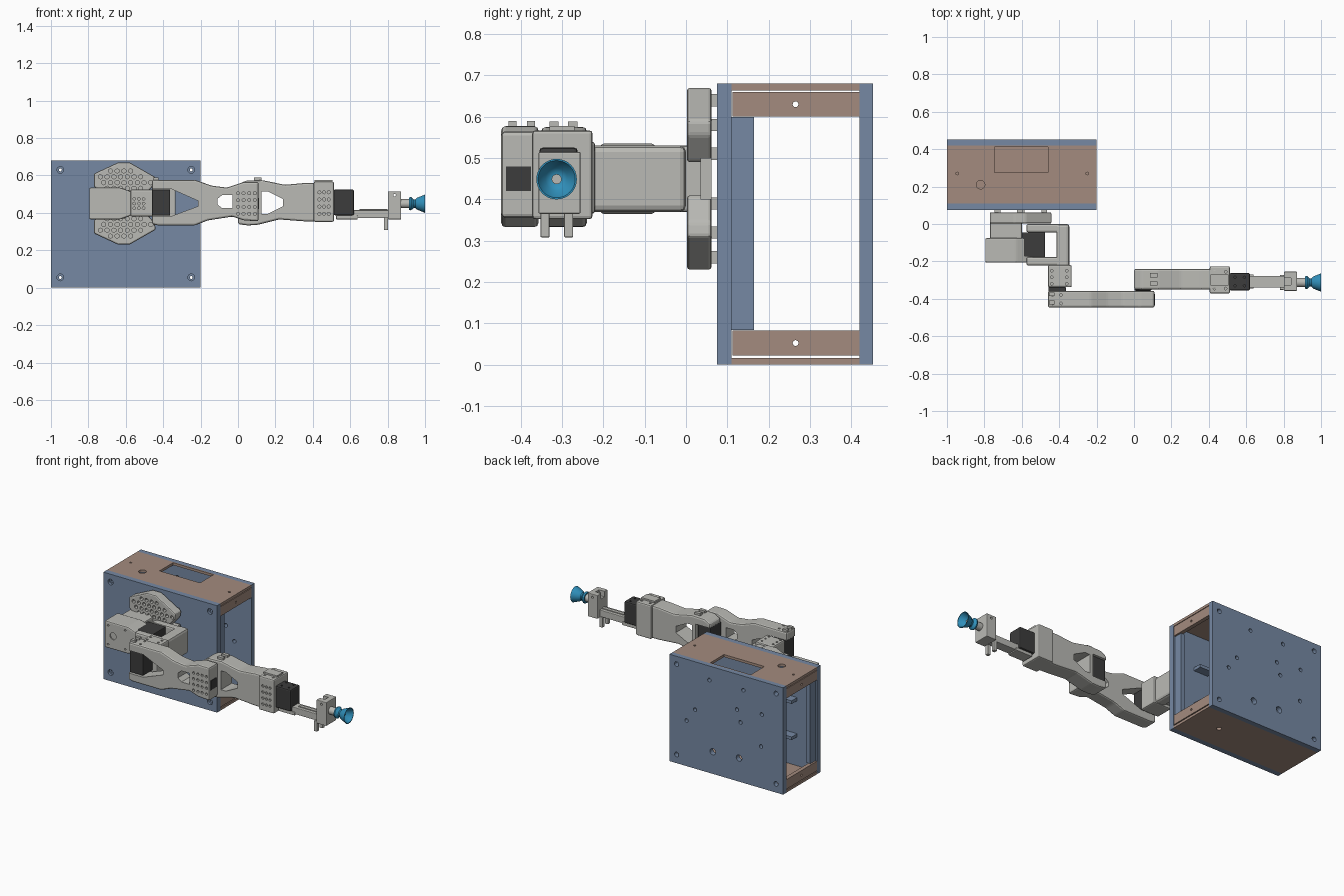
import bpy, bmesh, math
from mathutils import Matrix, Vector

cube = bpy.data.objects.get("Cube")
if cube:
    bpy.data.objects.remove(cube, do_unlink=True)


def material(name, rgb):
    m = bpy.data.materials.new(name)
    m.use_nodes = True
    m.diffuse_color = (*rgb, 1)
    m.node_tree.nodes["Principled BSDF"].inputs["Base Color"].default_value = (*rgb, 1)
    return m


BLUE = material("slate blue", (0.18, 0.25, 0.37))
BROWN = material("warm brown", (0.37, 0.26, 0.21))
GREY = material("light grey", (0.49, 0.49, 0.46))
DARK = material("charcoal", (0.045, 0.045, 0.045))
CUP = material("bright blue", (0.03, 0.28, 0.50))


def finish(bm, name, mat=None):
    bmesh.ops.recalc_face_normals(bm, faces=bm.faces)
    mesh = bpy.data.meshes.new(name)
    bm.to_mesh(mesh)
    bm.free()
    ob = bpy.data.objects.new(name, mesh)
    bpy.context.collection.objects.link(ob)
    if mat:
        mesh.materials.append(mat)
    return ob


def prism(name, pts, y0, y1, mat, bevel=0.0):
    """Extrude an x-z outline along y."""
    bm = bmesh.new()
    face = bm.faces.new([bm.verts.new((x, y0, z)) for x, z in pts])
    ext = bmesh.ops.extrude_face_region(bm, geom=[face])["geom"]
    bmesh.ops.translate(bm, vec=(0, y1 - y0, 0),
                        verts=[v for v in ext if isinstance(v, bmesh.types.BMVert)])
    if bevel:
        bmesh.ops.bevel(bm, geom=bm.edges[:], offset=bevel, segments=2,
                        profile=0.5, affect='EDGES', clamp_overlap=True)
    return finish(bm, name, mat)


def box(name, x0, x1, y0, y1, z0, z1, mat, bevel=0.0):
    return prism(name, [(x0, z0), (x1, z0), (x1, z1), (x0, z1)], y0, y1, mat, bevel)


def subtract(ob, cutter):
    """Cut one object out of another and discard the cutter."""
    cutter.hide_render = True
    mod = ob.modifiers.new("cut", 'BOOLEAN')
    mod.operation, mod.object, mod.solver = 'DIFFERENCE', cutter, 'EXACT'
    dg = bpy.context.evaluated_depsgraph_get()
    mesh = bpy.data.meshes.new_from_object(ob.evaluated_get(dg))
    ob.modifiers.clear()
    ob.data = mesh
    bpy.data.objects.remove(cutter, do_unlink=True)


def drill(ob, pts, lo, hi, r, axis='Y', sides=16):
    """Drill holes through the given two coordinates along an axis."""
    bm = bmesh.new()
    mid = (lo + hi) / 2
    for a, b in pts:
        pos = {'X': (mid, a, b), 'Y': (a, mid, b), 'Z': (a, b, mid)}[axis]
        rot = {'X': Matrix.Rotation(math.pi / 2, 4, 'Y'),
               'Y': Matrix.Rotation(math.pi / 2, 4, 'X'), 'Z': Matrix()}[axis]
        bmesh.ops.create_cone(bm, cap_ends=True, segments=sides, radius1=r, radius2=r,
                              depth=hi - lo, matrix=Matrix.Translation(pos) @ rot)
    subtract(ob, finish(bm, "drill_cutter"))


def grid(x0, x1, nx, z0, z1, nz):
    return [(x0 + (x1 - x0) * i / (nx - 1), z0 + (z1 - z0) * j / (nz - 1))
            for i in range(nx) for j in range(nz)]


def lathe(name, profile, y, z, mat):
    """Spin an (x, radius) profile about a line along x."""
    bm = bmesh.new()
    vs = [bm.verts.new((x, y, z + r)) for x, r in profile]
    es = [bm.edges.new(p) for p in zip(vs, vs[1:])]
    bmesh.ops.spin(bm, geom=vs + es, cent=(0, y, z), axis=(1, 0, 0),
                   angle=math.tau, steps=32, use_merge=True)
    bmesh.ops.remove_doubles(bm, verts=bm.verts, dist=0.0005)
    ob = finish(bm, name, mat)
    bpy.ops.object.select_all(action='DESELECT')
    ob.select_set(True)
    bpy.context.view_layer.objects.active = ob
    bpy.ops.object.shade_smooth_by_angle(angle=math.radians(35))
    return ob


# Enclosure panels, with screw and mounting holes
corners = grid(-0.95, -0.25, 2, 0.055, 0.63, 2)
front = box("front_panel", -1, -0.2, 0.075, 0.11, 0, 0.68, BLUE)
drill(front, corners, 0.06, 0.09, 0.018)
drill(front, corners, 0.085, 0.12, 0.008)
back = box("back_panel", -1, -0.2, 0.42, 0.452, 0, 0.68, BLUE)
drill(back, corners, 0.4, 0.47, 0.015)
drill(back, [(-0.48, 0.59), (-0.72, 0.59), (-0.38, 0.375), (-0.32, 0.29), (-0.675, 0.455),
             (-0.85, 0.47), (-0.7, 0.38), (-0.845, 0.265)], 0.4, 0.47, 0.012)
drill(back, [(-0.505, 0.14), (-0.69, 0.15)], 0.4, 0.47, 0.02)
top = box("top_panel", -1, -0.2, 0.11, 0.42, 0.664, 0.68, BROWN)
subtract(top, box("window_cutter", -0.745, -0.46, 0.275, 0.412, 0.6, 0.7, BROWN))
drill(top, [(-0.82, 0.21)], 0.6, 0.7, 0.023, 'Z')
drill(top, [(-0.945, 0.27), (-0.25, 0.27)], 0.6, 0.7, 0.007, 'Z')
bottom = box("bottom_panel", -1, -0.2, 0.11, 0.42, 0, 0.016, BROWN)
drill(bottom, [(-0.4, 0.27)], -0.01, 0.03, 0.015, 'Z')
for side, x in (("left", -0.225), ("right", -1)):
    for level, z0, z1 in (("upper", 0.6, 0.66), ("lower", 0.022, 0.083)):
        brace = box(f"{side}_{level}_brace", x, x + 0.025, 0.112, 0.42, z0, z1, BROWN)
        drill(brace, [(0.265, (z0 + z1) / 2)], x - 0.02, x + 0.04, 0.007, 'X')
    post_x = x - 0.01 if side == "left" else x + 0.01
    box(f"{side}_inner_post", post_x, post_x + 0.025, 0.11, 0.165, 0.084, 0.599, BLUE)
for i, z in enumerate((0.2, 0.43)):
    for x in (-0.86, -0.45):
        box(f"inner_ledge_{i}", x, x + 0.1, 0.11, 0.165, z, z + 0.02, BLUE)

# Perforated base wings, mirrored above and below the shoulder axis
wing = [(-0.77, 0.54), (-0.77, 0.61), (-0.64, 0.67), (-0.58, 0.67), (-0.44, 0.59),
        (-0.445, 0.555), (-0.5, 0.49), (-0.7, 0.49)]


def inside(x, z, margin):
    for (ax, az), (bx, bz) in zip(wing, wing[1:] + wing[:1]):
        d = Vector((bx - ax, bz - az)).normalized()
        if d.y * (x - ax) - d.x * (z - az) < margin:
            return False
    return True


cells = [(-0.79 + 0.036 * i + 0.018 * (j % 2), 0.5 + 0.031 * j)
         for i in range(11) for j in range(6)]
cells = [c for c in cells if inside(*c, 0.02)]
for name, flip in (("upper_wing", False), ("lower_wing", True)):
    side = lambda pts: [(x, 0.9 - z) if flip else (x, z) for x, z in pts]
    w = prism(name, side(wing), 0.002, 0.062, GREY, 0.008)
    drill(w, side(cells), -0.02, 0.03, 0.012, sides=6)
    for i, (x, z) in enumerate(side([(-0.73, 0.58), (-0.61, 0.64), (-0.48, 0.58), (-0.6, 0.51)])):
        box(f"{name}_foot_{i}", x - 0.015, x + 0.015, 0.06, 0.076, z - 0.015, z + 0.015, GREY)
box("base_bridge", -0.77, -0.45, 0.035, 0.062, 0.4, 0.5, GREY)
box("base_block", -0.77, -0.6, -0.08, 0.05, 0.37, 0.53, GREY, 0.008)

# Shoulder joint: cover, servo and U bracket
cover = prism("shoulder_cover", [(-0.795, 0.365), (-0.63, 0.365), (-0.53, 0.4), (-0.475, 0.41),
                                 (-0.475, 0.49), (-0.53, 0.5), (-0.63, 0.535), (-0.795, 0.535)],
              -0.207, -0.075, GREY, 0.008)
drill(cover, [(-0.735, 0.45)], -0.25, -0.2, 0.022)
drill(cover, grid(-0.77, -0.65, 2, 0.39, 0.51, 2), -0.25, -0.2, 0.006)
box("shoulder_servo", -0.63, -0.475, -0.175, -0.045, 0.385, 0.52, DARK, 0.005)
for y0, y1 in ((-0.045, 0.0), (-0.222, -0.176)):
    arm = box("bracket_cheek", -0.575, -0.37, y0, y1, 0.38, 0.525, GREY, 0.01)
    drill(arm, grid(-0.555, -0.505, 3, 0.425, 0.475, 3), y0 - 0.02, y0 + 0.012, 0.007)
box("bracket_spine", -0.415, -0.345, -0.24, 0.0, 0.37, 0.53, GREY, 0.015)
elbow = box("bracket_block", -0.46, -0.333, -0.338, -0.22, 0.365, 0.54, GREY, 0.008)
drill(elbow, grid(-0.44, -0.36, 2, -0.32, -0.25, 3), 0.53, 0.56, 0.007, 'Z')

# First arm link: forked around its servo, with a through window
link1 = prism("first_link", [(-0.46, 0.34), (-0.43, 0.333), (-0.23, 0.333), (-0.16, 0.36),
                             (-0.03, 0.38), (0.03, 0.36), (0.11, 0.355), (0.11, 0.565),
                             (0.03, 0.565), (-0.06, 0.535), (-0.14, 0.545), (-0.23, 0.577),
                             (-0.46, 0.577)], -0.447, -0.357, GREY, 0.01)
subtract(link1, prism("fork_cutter", [(-0.5, 0.383), (-0.355, 0.383), (-0.215, 0.435),
                                      (-0.215, 0.465), (-0.355, 0.527), (-0.5, 0.527)],
                      -0.5, -0.3, GREY))
subtract(link1, prism("window_cutter", [(-0.11, 0.445), (-0.085, 0.425), (-0.03, 0.425),
                                        (-0.03, 0.495), (-0.085, 0.495), (-0.11, 0.475)],
                      -0.5, -0.3, GREY))
drill(link1, grid(0.0, 0.09, 4, 0.395, 0.505, 4), -0.48, -0.436, 0.008)
drill(link1, grid(-0.435, -0.39, 2, -0.425, -0.38, 2), 0.565, 0.6, 0.007, 'Z')
box("first_servo", -0.458, -0.363, -0.437, -0.337, 0.385, 0.525, DARK, 0.005)
box("first_link_end_plate", 0.108, 0.113, -0.435, -0.375, 0.42, 0.48, DARK)
for y in (-0.43, -0.385):
    box("first_link_hook", -0.455, -0.425, y, y + 0.02, 0.57, 0.59, GREY)

# Second arm link, widening to a clevis at the wrist
link2 = prism("second_link", [(0.0, 0.34), (0.05, 0.333), (0.1, 0.335), (0.22, 0.365),
                              (0.35, 0.355), (0.45, 0.352), (0.45, 0.562), (0.36, 0.56),
                              (0.25, 0.55), (0.13, 0.575), (0.04, 0.572), (0.0, 0.55)],
              -0.35, -0.24, GREY, 0.01)
subtract(link2, prism("fork_cutter", [(-0.05, 0.383), (0.1, 0.383), (0.1, 0.527), (-0.05, 0.527)],
                      -0.4, -0.2, GREY))
subtract(link2, prism("window_cutter", [(0.125, 0.395), (0.16, 0.395), (0.24, 0.435),
                                        (0.24, 0.475), (0.16, 0.515), (0.125, 0.515)],
                      -0.4, -0.2, GREY))
box("second_servo", 0.002, 0.093, -0.357, -0.25, 0.385, 0.525, DARK, 0.005)
clevis = box("wrist_clevis", 0.405, 0.513, -0.372, -0.226, 0.352, 0.567, GREY, 0.008)
drill(clevis, grid(0.435, 0.485, 3, 0.395, 0.51, 4), -0.4, -0.362, 0.008)
drill(clevis, grid(0.43, 0.49, 2, -0.345, -0.255, 2), 0.555, 0.6, 0.007, 'Z')
box("clevis_rib", 0.41, 0.505, -0.33, -0.27, 0.56, 0.577, GREY)
for y in (-0.33, -0.285):
    box("second_link_hook", 0.085, 0.125, y, y + 0.022, 0.565, 0.588, GREY)

# Wrist servo and tool carrier
servo = box("wrist_servo", 0.51, 0.62, -0.355, -0.262, 0.387, 0.525, DARK, 0.008)
drill(servo, grid(0.54, 0.59, 2, -0.33, -0.285, 2), 0.515, 0.54, 0.006, 'Z')
box("wrist_plate", 0.525, 0.64, -0.345, -0.27, 0.365, 0.386, GREY, 0.004)
box("tool_beam", 0.615, 0.805, -0.34, -0.278, 0.372, 0.415, GREY, 0.004)
box("tool_beam_rib", 0.65, 0.80, -0.32, -0.298, 0.41, 0.42, GREY)
carrier = box("tool_carrier", 0.802, 0.872, -0.357, -0.255, 0.365, 0.515, GREY, 0.004)
subtract(carrier, box("slot_cutter", 0.79, 0.84, -0.325, -0.29, 0.48, 0.53, GREY))
drill(carrier, [(0.837, 0.495)], -0.4, -0.2, 0.007)
for y in (-0.352, -0.295):
    box("carrier_prong", 0.78, 0.802, y, y + 0.022, 0.308, 0.375, GREY, 0.003)

# Suction cup and its stem
lathe("cup_stem", [(0.87, 0), (0.87, 0.024), (0.918, 0.024), (0.918, 0)], -0.313, 0.449, GREY)
lathe("suction_cup", [(0.915, 0), (0.915, 0.033), (0.925, 0.036), (0.94, 0.022), (0.948, 0.022),
                      (0.958, 0.032), (1.0, 0.049), (1.0, 0.045), (0.965, 0.027),
                      (0.958, 0.014), (0.958, 0)], -0.313, 0.449, CUP)
lathe("cup_nozzle", [(0.957, 0), (0.957, 0.012), (0.968, 0.012), (0.968, 0)], -0.313, 0.449, GREY)
